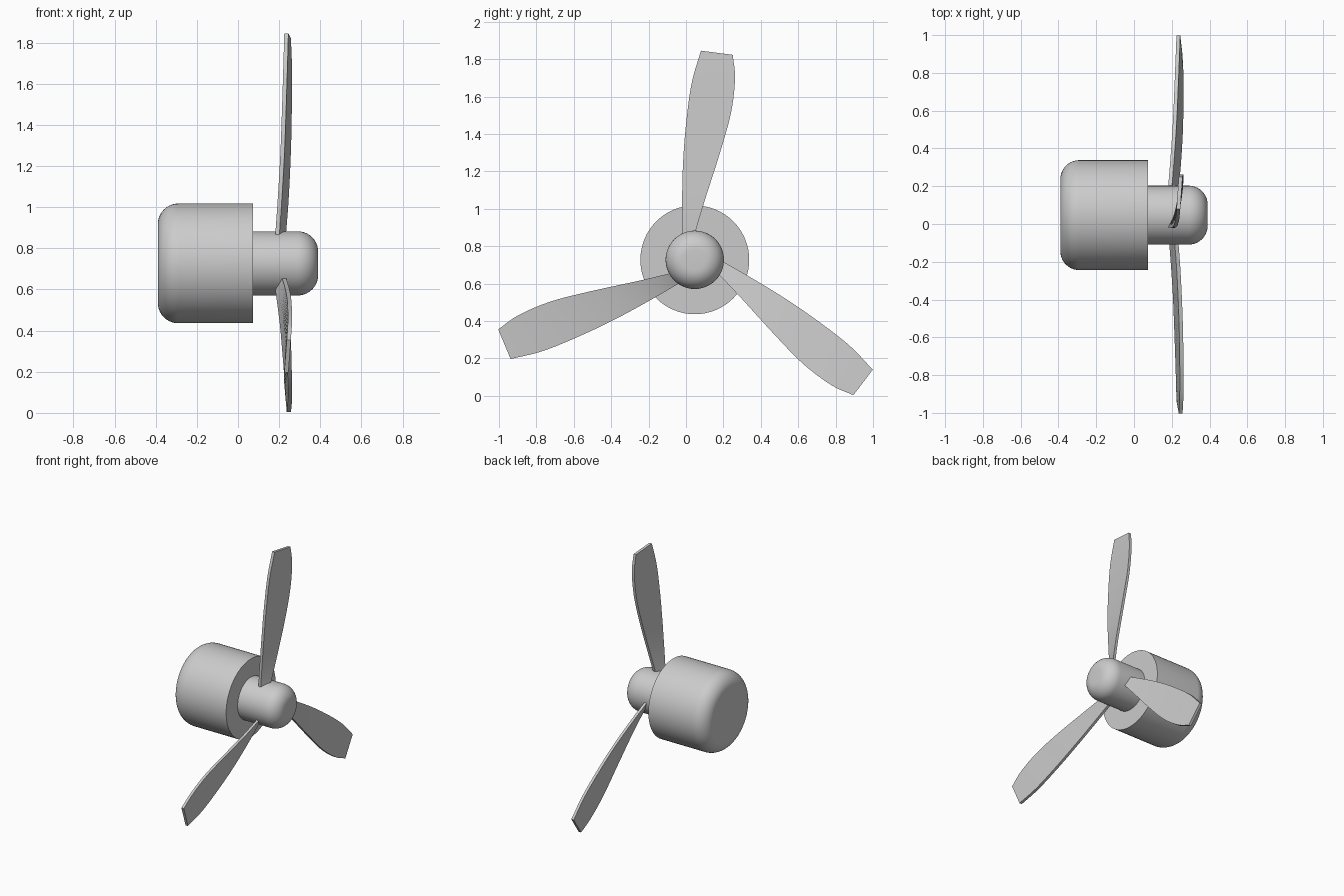
import bpy, bmesh, math
from mathutils import Vector, Matrix

cube = bpy.data.objects.get("Cube")
if cube:
    bpy.data.objects.remove(cube)

AXIS = Vector((0, 0.047, 0.727))   # centre of the rotor, axis runs along x

grey = bpy.data.materials.new("plain grey")
grey.use_nodes = True
COLOR = (0.6, 0.6, 0.6, 1)
grey.diffuse_color = COLOR
grey.node_tree.nodes["Principled BSDF"].inputs["Base Color"].default_value = COLOR


def finish(bm, name):
    bmesh.ops.remove_doubles(bm, verts=bm.verts, dist=1e-5)
    bmesh.ops.recalc_face_normals(bm, faces=bm.faces)
    mesh = bpy.data.meshes.new(name)
    bm.to_mesh(mesh)
    bm.free()
    mesh.materials.append(grey)
    obj = bpy.data.objects.new(name, mesh)
    obj.location = AXIS
    bpy.context.collection.objects.link(obj)
    bpy.ops.object.select_all(action='DESELECT')
    obj.select_set(True)
    bpy.context.view_layer.objects.active = obj
    bpy.ops.object.shade_smooth_by_angle(angle=math.radians(35))
    return obj


def rounded_cylinder(name, flat_x, round_x, radius, fillet, steps=10):
    """Cylinder along x, square at flat_x and filleted at round_x."""
    side = 1 if round_x > flat_x else -1
    profile = [(flat_x, 0), (flat_x, radius)]
    for i in range(steps + 1):
        a = math.pi / 2 * (1 - i / steps)
        profile.append((round_x - side * fillet * (1 - math.cos(a)),
                        radius - fillet * (1 - math.sin(a))))
    profile.append((round_x, 0))
    bm = bmesh.new()
    verts = [bm.verts.new((x, 0, r)) for x, r in profile]
    edges = [bm.edges.new(pair) for pair in zip(verts, verts[1:])]
    bmesh.ops.spin(bm, geom=verts + edges, axis=(1, 0, 0), cent=(0, 0, 0),
                   angle=math.tau, steps=64, use_merge=True)
    return finish(bm, name)


def smooth_path(points, steps=5):
    """Catmull-Rom curve through the points."""
    p = [Vector(q) for q in points]
    p = [2 * p[0] - p[1]] + p + [2 * p[-1] - p[-2]]
    path = []
    for a, b, c, d in zip(p, p[1:], p[2:], p[3:]):
        for i in range(steps):
            t = i / steps
            path.append(0.5 * (2 * b + (c - a) * t + (2 * a - 5 * b + 4 * c - d) * t ** 2
                               + (3 * b - a - 3 * c + d) * t ** 3))
    return path + [p[-2]]


# Motor housing and hub
rounded_cylinder("motor_housing", 0.073, -0.39, 0.291, 0.1)
rounded_cylinder("hub", 0.06, 0.39, 0.156, 0.1)

# Twisted blade: leading and trailing edges as (x, y, z)
leading = smooth_path([(0.18, -0.02, 0.85), (0.192, -0.021, 1.02), (0.205, -0.016, 1.24),
                       (0.213, 0.0, 1.45), (0.22, 0.03, 1.67), (0.225, 0.08, 1.845)])
trailing = smooth_path([(0.212, 0.042, 0.85), (0.227, 0.102, 1.05), (0.238, 0.18, 1.294),
                        (0.242, 0.24, 1.51), (0.242, 0.262, 1.695), (0.237, 0.25, 1.823)])
THICKNESS = Vector((0.02, 0, 0))

for k, name in enumerate(("upper_blade", "lower_front_blade", "lower_back_blade")):
    bm = bmesh.new()
    rings = []
    for lead, trail in zip(leading, trailing):
        corners = (lead, trail, trail + THICKNESS, lead + THICKNESS)
        rings.append([bm.verts.new(c - AXIS) for c in corners])
    for low, high in zip(rings, rings[1:]):
        for i in range(4):
            j = (i + 1) % 4
            bm.faces.new((low[i], low[j], high[j], high[i]))
    bm.faces.new(rings[0])
    bm.faces.new(rings[-1])
    bmesh.ops.rotate(bm, verts=bm.verts, cent=(0, 0, 0),
                     matrix=Matrix.Rotation(k * math.tau / 3, 3, 'X'))
    finish(bm, name)
